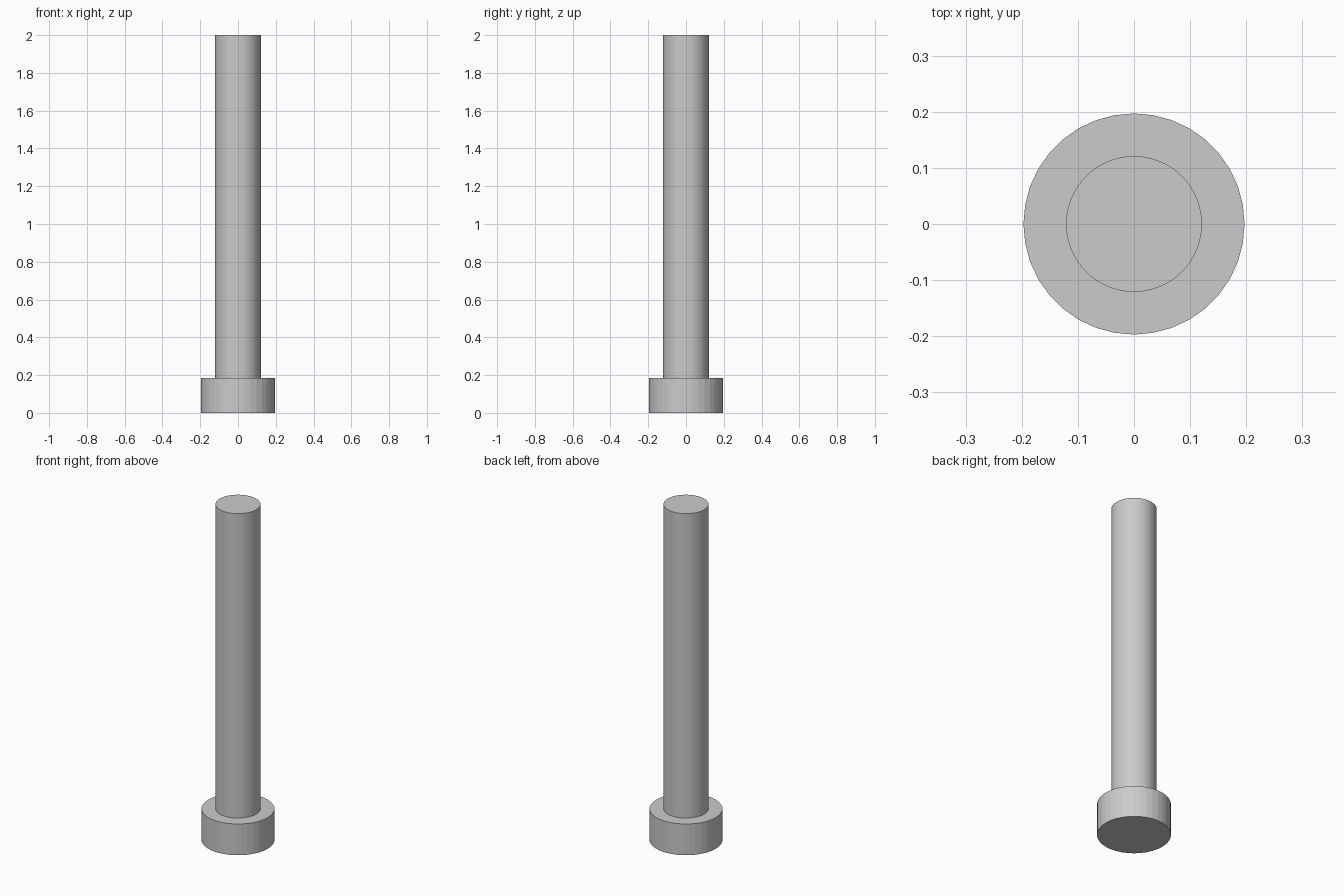
import bpy
import bmesh

if "Cube" in bpy.data.objects:
    bpy.data.objects.remove(bpy.data.objects["Cube"])

HEAD_R, HEAD_H = 0.197, 0.186
SHAFT_R, TOTAL_H = 0.121, 2.0


def cylinder(name, radius, z0, z1, sides):
    bpy.ops.mesh.primitive_cylinder_add(
        vertices=sides, radius=radius, depth=z1 - z0,
        location=(0, 0, (z0 + z1) / 2))
    obj = bpy.context.object
    obj.name = name
    return obj


# Faceted round head resting on the ground
cylinder("pin_head", HEAD_R, 0, HEAD_H, 36)

# Long straight shaft rising from the head
shaft = cylinder("pin_shaft", SHAFT_R, HEAD_H, TOTAL_H, 64)

# Open the hidden lower end where the shaft meets the head
bm = bmesh.new()
bm.from_mesh(shaft.data)
bmesh.ops.delete(bm, geom=[f for f in bm.faces if f.normal.z < -0.9],
                 context='FACES_ONLY')
bm.to_mesh(shaft.data)
bm.free()
